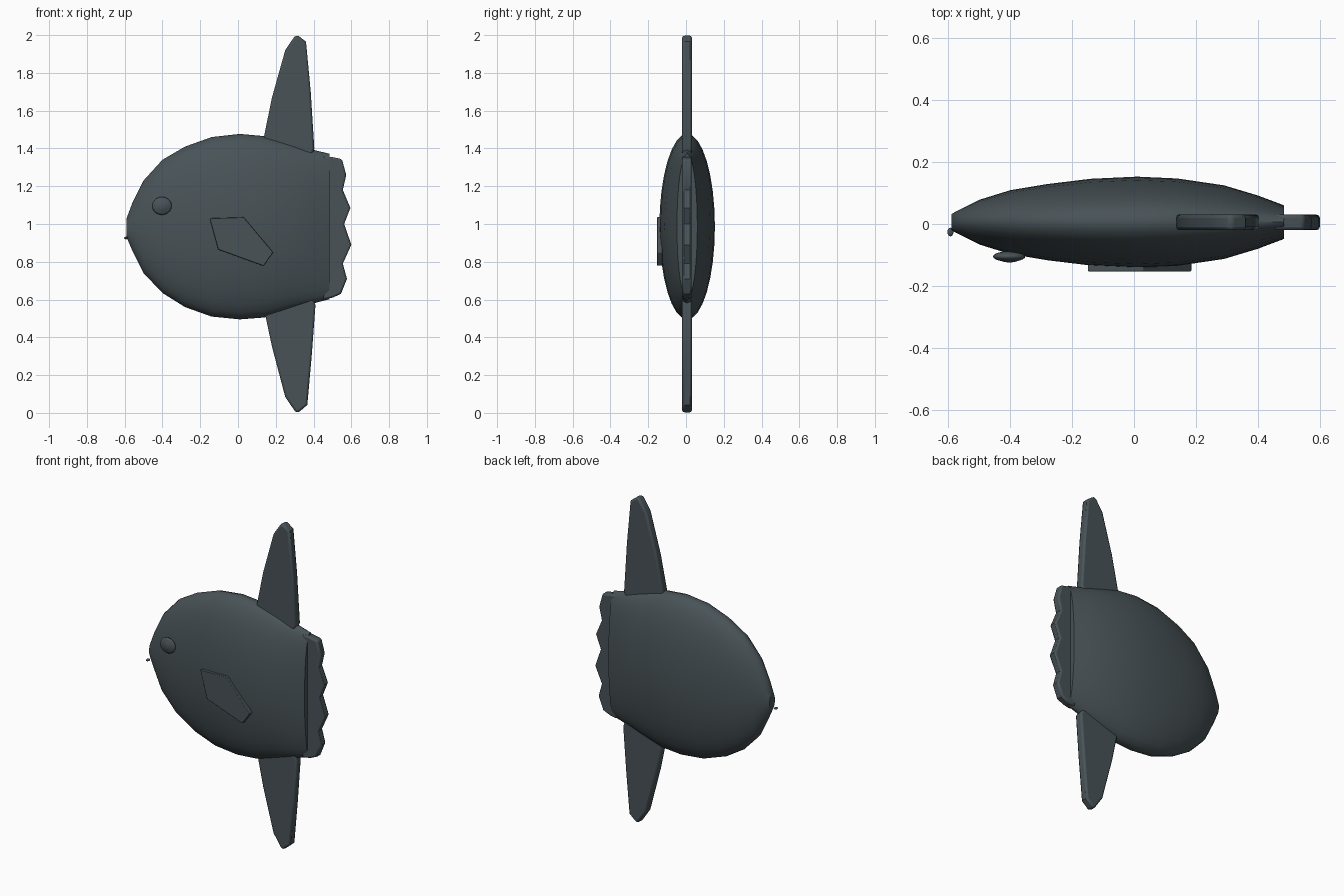
import bpy, bmesh, math
from mathutils import Matrix, Vector

if "Cube" in bpy.data.objects:
    bpy.data.objects.remove(bpy.data.objects["Cube"])

YC = 0.006  # middle plane of the fish

skin = bpy.data.materials.new("slate_grey")
skin.diffuse_color = (0.065, 0.085, 0.094, 1)
skin.use_nodes = True
skin.node_tree.nodes["Principled BSDF"].inputs["Base Color"].default_value = skin.diffuse_color


def finish(name, bm, angle=35, bevel=0.0):
    """Turn a bmesh into a smooth-shaded object."""
    bmesh.ops.recalc_face_normals(bm, faces=bm.faces)
    mesh = bpy.data.meshes.new(name)
    bm.to_mesh(mesh)
    bm.free()
    mesh.materials.append(skin)
    ob = bpy.data.objects.new(name, mesh)
    bpy.context.collection.objects.link(ob)
    if bevel:
        mod = ob.modifiers.new("rounded_rim", 'BEVEL')
        mod.width = bevel
        mod.segments = 2
        mod.limit_method = 'ANGLE'
        mod.angle_limit = math.radians(50)
    bpy.ops.object.select_all(action='DESELECT')
    ob.select_set(True)
    bpy.context.view_layer.objects.active = ob
    bpy.ops.object.shade_smooth_by_angle(angle=math.radians(angle))
    return ob


def plate(name, outline, y0, y1, bevel):
    """Extrude an x-z outline from y0 to y1."""
    bm = bmesh.new()
    face = bm.faces.new([bm.verts.new((x, y0, z)) for x, z in outline])
    ext = bmesh.ops.extrude_face_region(bm, geom=[face])
    verts = [g for g in ext['geom'] if isinstance(g, bmesh.types.BMVert)]
    bmesh.ops.translate(bm, verts=verts, vec=(0, y1 - y0, 0))
    return finish(name, bm, bevel=bevel)


def ellipsoid(name, centre, radii, u=20, v=12):
    bm = bmesh.new()
    bmesh.ops.create_uvsphere(bm, u_segments=u, v_segments=v, radius=1,
                              matrix=Matrix.Rotation(math.pi / 2, 4, 'X'))
    for vert in bm.verts:
        vert.co = Vector(c + r * p for c, r, p in zip(centre, radii, vert.co))
    return finish(name, bm, angle=60)


# Body: elliptical sections along x (x, bottom, top, half width)
sections = [
    (-0.59, 0.93, 1.03, 0.026), (-0.56, 0.86, 1.11, 0.042),
    (-0.50, 0.74, 1.23, 0.072), (-0.40, 0.635, 1.34, 0.103),
    (-0.28, 0.56, 1.41, 0.123), (-0.14, 0.51, 1.46, 0.140),
    (0.01, 0.495, 1.477, 0.147), (0.14, 0.505, 1.465, 0.141),
    (0.29, 0.55, 1.423, 0.119), (0.40, 0.58, 1.392, 0.086),
    (0.485, 0.602, 1.372, 0.054),
]
N = 32
bm = bmesh.new()
rings = []
for x, lo, hi, w in sections:
    mid, h = (lo + hi) / 2, (hi - lo) / 2
    rings.append([bm.verts.new((x, YC + w * math.cos(a), mid + h * math.sin(a)))
                  for a in (2 * math.pi * i / N for i in range(N))])
for a, b in zip(rings, rings[1:]):
    for i in range(N):
        j = (i + 1) % N
        bm.faces.new((a[i], a[j], b[j], b[i]))
bm.faces.new(rings[0])
bm.faces.new(rings[-1])
finish("body", bm, angle=45)

# Upper and lower fins, rooted inside the body
plate("dorsal_fin", [(0.16, 1.36), (0.135, 1.45), (0.18, 1.67), (0.25, 1.92),
                     (0.297, 1.99), (0.315, 2.0), (0.36, 1.965), (0.385, 1.70),
                     (0.404, 1.40), (0.39, 1.36)], YC - 0.026, YC + 0.025, 0.011)
plate("anal_fin", [(0.16, 0.62), (0.142, 0.53), (0.18, 0.35), (0.25, 0.085),
                   (0.302, 0.008), (0.318, 0.0), (0.367, 0.042), (0.39, 0.30),
                   (0.41, 0.57), (0.39, 0.62)], YC - 0.026, YC + 0.025, 0.011)

# Scalloped tail fringe
plate("tail_fringe", [(0.45, 1.36), (0.50, 1.354), (0.55, 1.344), (0.573, 1.26),
                      (0.555, 1.18), (0.595, 1.085), (0.562, 1.0), (0.6, 0.89),
                      (0.555, 0.79), (0.577, 0.71), (0.545, 0.63), (0.50, 0.61),
                      (0.45, 0.60)], YC - 0.026, YC + 0.024, 0.01)

# Side fin
plate("pectoral_fin", [(-0.15, 1.03), (0.03, 1.036), (0.186, 0.85),
                       (0.135, 0.778), (-0.105, 0.865)], -0.153, -0.125, 0.003)

# Eye and mouth
ellipsoid("eye", (-0.403, -0.105, 1.096), (0.052, 0.017, 0.048))
ellipsoid("pupil", (-0.402, -0.115, 1.096), (0.031, 0.009, 0.030))
ellipsoid("mouth", (-0.593, -0.026, 0.926), (0.010, 0.014, 0.007), 12, 8)
